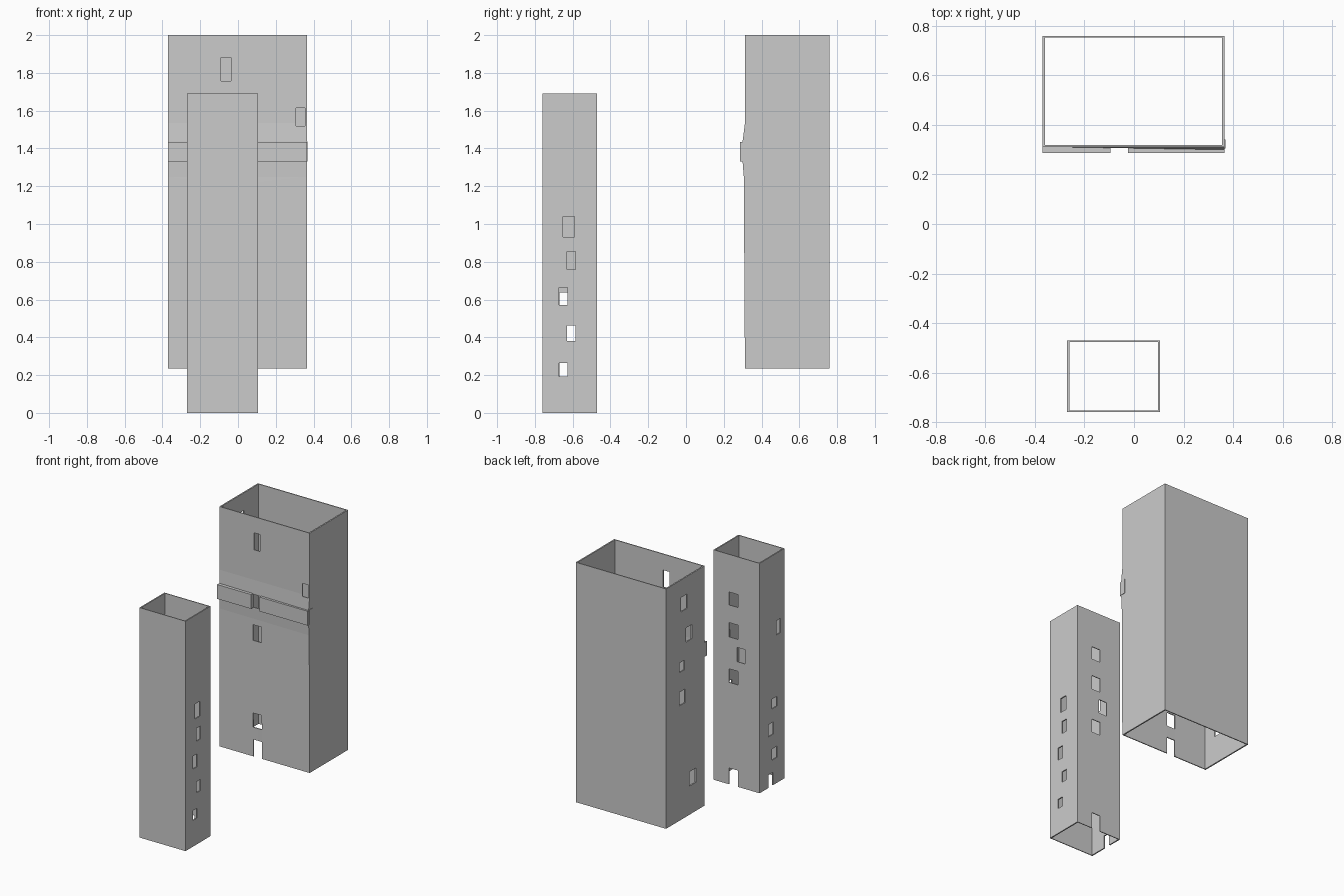
import bpy, bmesh
from mathutils import Vector

if "Cube" in bpy.data.objects:
    bpy.data.objects.remove(bpy.data.objects["Cube"])


def add_box(bm, lo, hi):
    """Axis-aligned box between two corners."""
    lo, hi = Vector(lo), Vector(hi)
    vs = bmesh.ops.create_cube(bm, size=1)["verts"]
    for v in vs:
        v.co = (lo + hi) / 2 + v.co * (hi - lo)


def finish(bm, name):
    bmesh.ops.recalc_face_normals(bm, faces=bm.faces)
    me = bpy.data.meshes.new(name)
    bm.to_mesh(me)
    bm.free()
    ob = bpy.data.objects.new(name, me)
    bpy.context.collection.objects.link(ob)
    return ob


def tube(name, x, y, levels, tx, ty, bulge=None):
    """Hollow rectangular shell; bulge pushes the front right corner at a level."""
    bm = bmesh.new()
    rings = []
    for z in levels:
        ring = []
        for dx, dy in ((0, 0), (tx, ty)):
            out = (bulge or {}).get(z, 0)
            pts = [(x[0] + dx, y[0] + dy), (x[1] - dx, y[0] + dy - out),
                   (x[1] - dx, y[1] - dy), (x[0] + dx, y[1] - dy)]
            ring.append([bm.verts.new((px, py, z)) for px, py in pts])
        rings.append(ring)
    for i in range(4):
        j = (i + 1) % 4
        for a, b in zip(rings, rings[1:]):
            for k in (0, 1):
                bm.faces.new((a[k][i], a[k][j], b[k][j], b[k][i]))
        for r in (rings[0], rings[-1]):
            bm.faces.new((r[0][i], r[0][j], r[1][j], r[1][i]))
    return finish(bm, name)


def cut_openings(ob, x, y, openings):
    """Openings are (wall, centre along wall, width, z low, z high)."""
    bm = bmesh.new()
    d = 0.04
    for wall, c, w, z0, z1 in openings:
        if wall in ("left", "right"):
            p = x[0] if wall == "left" else x[1]
            add_box(bm, (p - d, c - w / 2, z0), (p + d, c + w / 2, z1))
        else:
            p = y[0] if wall == "front" else y[1]
            add_box(bm, (c - w / 2, p - d, z0), (c + w / 2, p + d, z1))
    cutter = finish(bm, "opening_cutter")
    cutter.hide_render = True
    mod = ob.modifiers.new("openings", "BOOLEAN")
    mod.operation, mod.solver, mod.object = "DIFFERENCE", "EXACT", cutter
    dg = bpy.context.evaluated_depsgraph_get()
    me = bpy.data.meshes.new_from_object(ob.evaluated_get(dg))
    ob.modifiers.clear()
    ob.data = me
    bpy.data.objects.remove(cutter)


# Small tower: windows on right, left and back walls, doors left and back
sx, sy = (-0.27, 0.105), (-0.76, -0.47)
small = tube("small_tower", sx, sy, (0, 1.692), 0.009, 0.006)
cut_openings(small, sx, sy, [
    ("right", -0.62, 0.06, 0.93, 1.04),
    ("right", -0.608, 0.045, 0.76, 0.855),
    ("right", -0.65, 0.045, 0.57, 0.665),
    ("right", -0.608, 0.045, 0.38, 0.462),
    ("right", -0.65, 0.045, 0.193, 0.265),
    ("left", -0.69, 0.045, 1.09, 1.195),
    ("left", -0.643, 0.056, 0.565, 0.637),
    ("left", -0.602, 0.056, 0.375, 0.465),
    ("left", -0.643, 0.056, 0.188, 0.27),
    ("left", -0.60, 0.055, -0.1, 0.095),
    ("back", -0.058, 0.072, 1.32, 1.415),
    ("back", -0.058, 0.072, 1.085, 1.19),
    ("back", -0.118, 0.065, 0.92, 1.025),
    ("back", -0.058, 0.072, 0.75, 0.85),
    ("back", -0.058, 0.072, -0.1, 0.12),
])

# Large tower: front right corner swells slightly around the trim
lx, ly = (-0.37, 0.365), (0.312, 0.76)
levels = (0.235, 1.25, 1.325, 1.44, 1.535, 2.0)
large = tube("large_tower", lx, ly, levels, 0.01, 0.007,
             {1.25: 0.006, 1.325: 0.012, 1.44: 0.012})
cut_openings(large, lx, ly, [
    ("front", -0.064, 0.052, 1.757, 1.882),
    ("front", 0.331, 0.05, 1.52, 1.615),
    ("front", -0.06, 0.066, 1.335, 1.43),
    ("front", -0.059, 0.07, 1.09, 1.205),
    ("front", -0.059, 0.07, 0.45, 0.555),
    ("front", -0.058, 0.068, 0.1, 0.36),
    ("left", 0.55, 0.07, 1.765, 1.87),
    ("left", 0.495, 0.07, 1.52, 1.625),
    ("left", 0.575, 0.06, 1.325, 1.395),
    ("left", 0.57, 0.065, 1.08, 1.18),
    ("left", 0.45, 0.07, 0.445, 0.55),
])

# Trim band across the large tower front, split at the window, wrapping right
bm = bmesh.new()
add_box(bm, (-0.37, 0.287, 1.33), (-0.095, 0.312, 1.435))
add_box(bm, (-0.025, 0.287, 1.33), (0.365, 0.308, 1.435))
add_box(bm, (0.358, 0.305, 1.33), (0.369, 0.342, 1.438))
finish(bm, "trim_band")
